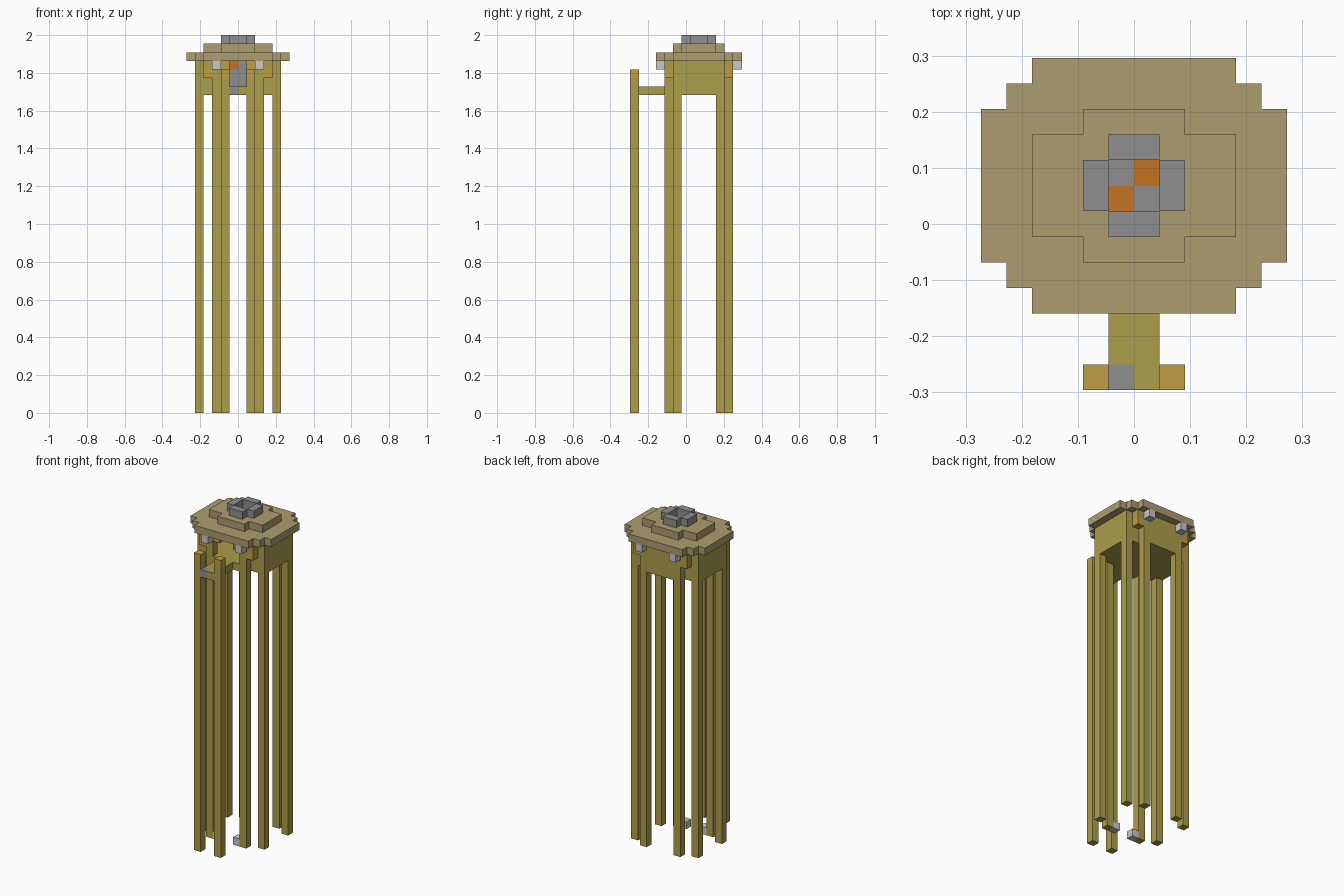
import bpy
import bmesh
from mathutils import Vector

U = 2 / 44            # size of one block
MID = 6.5             # block row that lies on y = 0

cube = bpy.data.objects.get("Cube")
if cube:
    bpy.data.objects.remove(cube, do_unlink=True)


def material(name, hex_code):
    def linear(c):
        return c / 12.92 if c <= 0.04045 else ((c + 0.055) / 1.055) ** 2.4
    rgb = [linear(b / 255) for b in bytes.fromhex(hex_code)]
    mat = bpy.data.materials.new(name)
    mat.use_nodes = True
    mat.diffuse_color = (*rgb, 1)
    mat.node_tree.nodes["Principled BSDF"].inputs["Base Color"].default_value = (*rgb, 1)
    return mat


WOOD = material("yellow_wood", "AC9D4B")
ROOF = material("tan_roof", "AC9D70")
STONE = material("grey_stone", "8F8F8F")
LAMP = material("pale_grey", "CACACA")
GOLD = material("gold_wood", "BF9D45")
FIRE = material("orange_fire", "C47222")


def blocks(name, mat, boxes, mirror=False):
    """One object from boxes given as (x0, x1, row0, row1, z0, z1) in blocks."""
    bm = bmesh.new()
    if mirror:
        boxes = boxes + [(-b, -a, *rest) for a, b, *rest in boxes]
    for x0, x1, y0, y1, z0, z1 in boxes:
        lo = Vector((x0, y0 - MID, z0)) * U
        hi = Vector((x1, y1 - MID, z1)) * U
        made = bmesh.ops.create_cube(bm, size=1)
        for v in made["verts"]:
            v.co = (lo + hi) / 2 + Vector(a * b for a, b in zip(v.co, hi - lo))
    mesh = bpy.data.meshes.new(name)
    bm.to_mesh(mesh)
    bm.free()
    mesh.materials.append(mat)
    obj = bpy.data.objects.new(name, mesh)
    bpy.context.collection.objects.link(obj)
    return obj


# Tall stilts under the house and the porch
FLOOR, TOP = 37, 41
stilts = []
for x, row in ((4, 5), (4, 10), (2, 4), (2, 11)):
    stilts.append((x, x + 1, row, row + 1, 0, TOP))
blocks("house_stilts", WOOD, stilts, mirror=True)
blocks("porch_posts", WOOD, [(1, 2, 0, 1, 0, 39)], mirror=True)
blocks("porch_post_caps", GOLD, [(1, 2, 0, 1, 39, 40)], mirror=True)
blocks("foot_stones", LAMP, [(1, 2, 4, 5, 0, 1)], mirror=True)

# Floor and walls
blocks("house_floor", WOOD, [(-4, 4, 6, 10, FLOOR, 38), (-3, 3, 5, 6, FLOOR, 38),
                             (-3, 3, 10, 11, FLOOR, 38), (-2, 2, 4, 5, FLOOR, 38)])
blocks("side_walls", WOOD, [(4, 5, 6, 10, FLOOR, TOP), (3, 4, 5, 6, FLOOR, TOP),
                            (3, 4, 10, 11, FLOOR, TOP)], mirror=True)
blocks("back_wall", WOOD, [(-2, 2, 11, 12, FLOOR, TOP)])

# Corner brackets and door lintel ends
blocks("bracket_tops", WOOD, [(3, 4, r, r + 1, 40, TOP) for r in (4, 11)], mirror=True)
blocks("brackets", GOLD, [(3, 4, r, r + 1, 39, 40) for r in (4, 11)], mirror=True)
blocks("lintel_ends", GOLD, [(1, 2, 4, 5, 40, TOP)], mirror=True)

# Porch deck with one stone step
blocks("porch_deck", WOOD, [(-1, 1, 1, 4, FLOOR, 38), (0, 1, 0, 1, FLOOR, 38)])
blocks("porch_step", STONE, [(-1, 0, 0, 1, FLOOR, 38)])

# Lamps below the eaves
blocks("eave_lamps", LAMP, [(2, 3, r, r + 1, 40, TOP) for r in (3, 12)], mirror=True)

# Hearth inside, with glowing blocks below the chimney
blocks("hearth", STONE, [(-1, 1, 7, 9, 38, 40), (-1, 0, 8, 9, 40, 41), (0, 1, 7, 8, 40, 41)])
blocks("hearth_fire", FIRE, [(0, 1, 8, 9, 40, 41), (-1, 0, 7, 8, 40, 41)])


def stepped_roof(name, z, steps):
    """Layer of half-width / half-depth strips around the chimney shaft."""
    boxes = []
    inner = 1
    for half_x, half_y in steps:
        for y0, y1 in ((8 - half_y, 8 - inner), (8 + inner, 8 + half_y)):
            boxes.append((-half_x, half_x, y0, y1, z, z + 1))
        inner = half_y
    widest = steps[0][0]
    boxes += [(-widest, -1, 7, 9, z, z + 1), (1, widest, 7, 9, z, z + 1)]
    return boxes and blocks(name, ROOF, boxes)


# Two roof layers and the chimney ring
stepped_roof("lower_roof", 41, [(6, 3), (5, 4), (4, 5)])
stepped_roof("upper_roof", 42, [(4, 2), (2, 3)])
blocks("chimney_ring", STONE, [(-1, 1, 6, 7, 43, 44), (-1, 1, 9, 10, 43, 44),
                               (-2, -1, 7, 9, 43, 44), (1, 2, 7, 9, 43, 44)])
